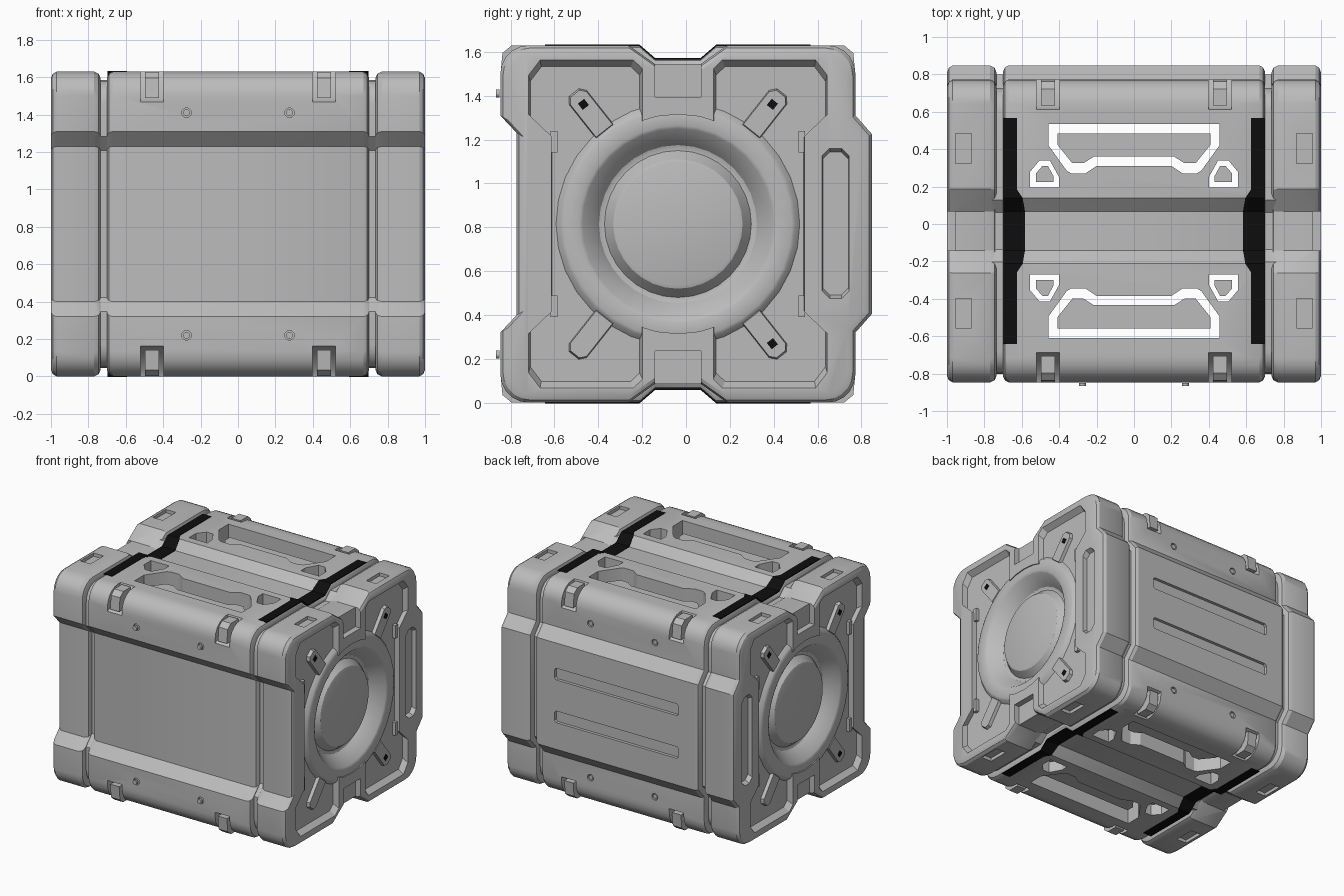
import bpy, bmesh, math
from mathutils import Vector

if "Cube" in bpy.data.objects:
    bpy.data.objects.remove(bpy.data.objects["Cube"])

C, H, M = -0.037, 1.63, 0.815      # centre in y, height, mid height


def material(name, v):
    m = bpy.data.materials.new(name)
    m.diffuse_color = (v, v, v, 1)
    m.use_nodes = True
    m.node_tree.nodes["Principled BSDF"].inputs["Base Color"].default_value = m.diffuse_color
    return m


GREY, BLACK = material("grey", 0.5), material("black", 0.004)


def loft(name, rings, mat=GREY):
    """Skin a list of equal rings and close both ends."""
    bm = bmesh.new()
    vs = [[bm.verts.new(p) for p in r] for r in rings]
    n = len(rings[0])
    for a, b in zip(vs, vs[1:]):
        for i in range(n):
            j = (i + 1) % n
            bm.faces.new((a[i], a[j], b[j], b[i]))
    bm.faces.new(vs[0])
    bm.faces.new(vs[-1])
    bmesh.ops.recalc_face_normals(bm, faces=bm.faces)
    me = bpy.data.meshes.new(name)
    bm.to_mesh(me)
    bm.free()
    me.materials.append(mat)
    ob = bpy.data.objects.new(name, me)
    bpy.context.collection.objects.link(ob)
    return ob


def prism(name, pts, axis, lo, hi, mat=GREY, taper=1.0):
    """Extrude a 2D outline along an axis; the lo end may be scaled."""
    ca = sum(p[0] for p in pts) / len(pts)
    cb = sum(p[1] for p in pts) / len(pts)

    def ring(d, s):
        out = []
        for a, b in pts:
            a, b = ca + (a - ca) * s, cb + (b - cb) * s
            out.append({"x": (d, a, b), "y": (a, d, b), "z": (a, b, d)}[axis])
        return out
    return loft(name, [ring(lo, taper), ring(hi, 1.0)], mat)


def rect(a0, a1, b0, b1):
    return [(a0, b0), (a1, b0), (a1, b1), (a0, b1)]


def octagon(a0, a1, b0, b1, c):
    return [(a0 + c, b0), (a1 - c, b0), (a1, b0 + c), (a1, b1 - c),
            (a1 - c, b1), (a0 + c, b1), (a0, b1 - c), (a0, b0 + c)]


def circle(cy, cz, r, n):
    return [(cy + r * math.cos(2 * math.pi * i / n),
             cz + r * math.sin(2 * math.pi * i / n)) for i in range(n)]


def cut(target, cutter):
    m = target.modifiers.new("cut", 'BOOLEAN')
    m.operation, m.solver, m.object = 'DIFFERENCE', 'EXACT', cutter
    bpy.context.view_layer.objects.active = target
    bpy.ops.object.modifier_apply(modifier=m.name)
    bpy.data.objects.remove(cutter)


def outline(outer, inner, depth):
    """Crate cross-section in y, z with top/bottom grooves and a back rail."""
    arc = [(0.68 + 0.13 * math.sin(t), 1.50 + 0.13 * math.cos(t))
           for t in [math.pi / 10 * i for i in range(6)]]
    top = [(inner, H - depth), (outer, H)] + arc + [(0.81, 1.31)]
    back = top + [(0.885, 1.225)]
    front = top + [(0.735, 1.23)]
    pts = back + [(u, H - z) for u, z in reversed(back)]
    pts += [(-u, H - z) for u, z in front] + [(-u, z) for u, z in reversed(front)]
    return [(C + u, z) for u, z in pts]


def shell(name, pts, stations):
    rings = []
    for x, d in stations:
        k = 1 - d / 0.81
        rings.append([(x, C + (y - C) * k, M + (z - M) * k) for y, z in pts])
    return loft(name, rings)


# main body
body_line = outline(0.175, 0.105, 0.06)
cap_line = outline(0.225, 0.105, 0.085)
body = shell("body", body_line, [(-.70, .03), (-.69, .01), (-.67, 0),
                                 (.67, 0), (.69, .01), (.70, .03)])

# handle openings through the top, each with a sunken inner panel
grip = [(-.457, .535), (.457, .535), (.457, .42), (.36, .285), (.335, .27), (.26, .27),
        (.20, .31), (-.20, .31), (-.26, .27), (-.335, .27), (-.36, .285), (-.457, .42)]
grip_in = [(-.41, .485), (.41, .485), (.41, .425), (.33, .325), (.27, .325),
           (.215, .36), (-.215, .36), (-.27, .325), (-.33, .325), (-.41, .425)]
small = [(.40, .195), (.555, .195), (.555, .28), (.505, .34), (.45, .34), (.40, .25)]
small_in = [(.43, .225), (.525, .225), (.525, .27), (.49, .31), (.46, .31), (.43, .255)]


def flip(pts, sx, sy):
    return [(x * sx, C + (y - C) * sy) for x, y in pts]


for sy in (1, -1):
    cut(body, prism("cutter", flip(grip, 1, sy), "z", -.2, 2))
    prism("handle_panel", flip(grip_in, 1, sy), "z", .07, H - .07)
    for sx in (1, -1):
        cut(body, prism("cutter", flip(small, sx, sy), "z", -.2, 2))
        prism("corner_panel", flip(small_in, sx, sy), "z", .07, H - .07)

# long grooves in the back
for z in (.655, .985):
    cut(body, prism("cutter", octagon(-.53, .53, z - .045, z + .045, .015), "y", .825, .95))

# corner latches in pockets, and round bolts
pocket = [(.64, 1.66), (.66, 1.60), (.77, 1.485), (.84, 1.455), (.84, 1.66)]
latch = [(.67, 1.56), (.67, 1.628), (.76, 1.628), (.80, 1.595), (.81, 1.49), (.75, 1.49)]
for sx in (1, -1):
    for sy in (1, -1):
        for top in (True, False):
            def place(pts):
                return [(C + u * sy, z if top else H - z) for u, z in pts]
            x = .46 * sx
            cut(body, prism("cutter", place(pocket), "x", x - .062, x + .062))
            prism("latch", place(latch), "x", x - .038, x + .038)
            zb = 1.41 if top else .22
            face = C + .81 * sy
            cut(body, prism("cutter", circle(.275 * sx, zb, .026, 12), "y",
                            face - .015, face + .015))
            prism("bolt", circle(.275 * sx, zb, .018, 12), "y", face - .02, face - .004)

# black strips draped over the top and bottom edges
path = [(.605, .625, 0), (.22, .625, 0), (.175, .595, 0), (.105, .583, .06)]
path += [(-u, x, d) for u, x, d in reversed(path)]
for sx in (1, -1):
    for top in (True, False):
        rings = []
        for u, xi, d in path:
            rings.append([(sx * x, C + u, z if top else H - z) for x, z in
                          ((xi, H - d - .004), (.698, H - d - .004),
                           (.698, H - d + .003), (xi, H - d + .003))])
        loft("seal_strip", rings, BLACK)

# end caps
half = [(-.683, 1.32), (-.683, 1.50), (-.63, 1.57), (-.20, 1.57), (-.158, 1.53)]
half = [(-.578, 1.22)] + half
half = half + [(u, H - z) for u, z in reversed(half)]
for s in (1, -1):
    shell("seam", body_line, [(s * .66, .045), (s * .80, .045)])
    cap = shell("end_cap", cap_line, [(s * .735, .035), (s * .745, .012), (s * .77, 0),
                                      (s * .97, 0), (s * .99, .012), (s * 1.0, .035)])
    # sunken side panels
    for sy in (1, -1):
        pts = [(C + u * sy, z) for u, z in half]
        cut(cap, prism("cutter", pts, "x", s * .96, s * 1.01, taper=.95))
        # slots on the top and bottom of the cap
        ya, yb = sorted((C + .36 * sy, C + .52 * sy))
        xa, xb = sorted((s * .87, s * .955))
        cut(cap, prism("cutter", rect(xa, xb, ya, yb), "z", H - .025, H + .1))
        cut(cap, prism("cutter", rect(xa, xb, ya, yb), "z", -.1, .025))
    # well for the round port
    cut(cap, prism("cutter", circle(C, M, .50, 32), "x", s * .84, s * 1.1))
    # centre notches, top and bottom
    for z0, z1 in ((1.395, 1.7), (-.1, .235)):
        cut(cap, prism("cutter", rect(C - .105, C + .105, z0, z1), "x", s * .955, s * 1.1))
    # rail slot
    cut(cap, prism("cutter", octagon(.62, .745, .47, 1.165, .035), "x",
                   s * .965, s * 1.01, taper=.94))

    # round port: raised rim, bowl and central boss
    prof = [(.56, .83), (.56, .955), (.535, .985), (.52, .992), (.45, .992), (.435, .985),
            (.36, .89), (.345, .885), (.335, .885), (.295, .935), (.28, .94)]
    loft("round_port", [[(s * x, y, z) for y, z in circle(C, M, r, 32)] for r, x in prof])

    # diagonal braces with black studs, and small side tabs
    for sy in (1, -1):
        for sz in (1, -1):
            d = Vector((.62 * sy, .785 * sz))
            n = Vector((-d.y, d.x))
            mid = Vector((C, M))
            pts = [mid + d * r + n * w for r, w in
                   ((.52, -.055), (.74, -.055), (.77, -.03), (.77, .03),
                    (.74, .055), (.52, .055))]
            prism("brace", [tuple(p) for p in pts], "x", s * .985, s * .94, taper=.86)
            if (sz == 1) or (sy == s):
                p = mid + d * .695
                stud = [tuple(p + d * a + n * b) for a, b in rect(-.018, .018, -.018, .018)]
                prism("stud", stud, "x", s * .98, s * .989, BLACK)
            ya, yb = sorted((C + .55 * sy, C + .58 * sy))
            zc = M + .375 * sz
            prism("side_tab", rect(ya, yb, zc - .05, zc + .05), "x", s * .94, s * .985)

# smooth shading with sharp edges kept
for ob in bpy.context.scene.objects:
    ob.select_set(True)
    bpy.context.view_layer.objects.active = ob
bpy.ops.object.shade_smooth_by_angle(angle=math.radians(28))
